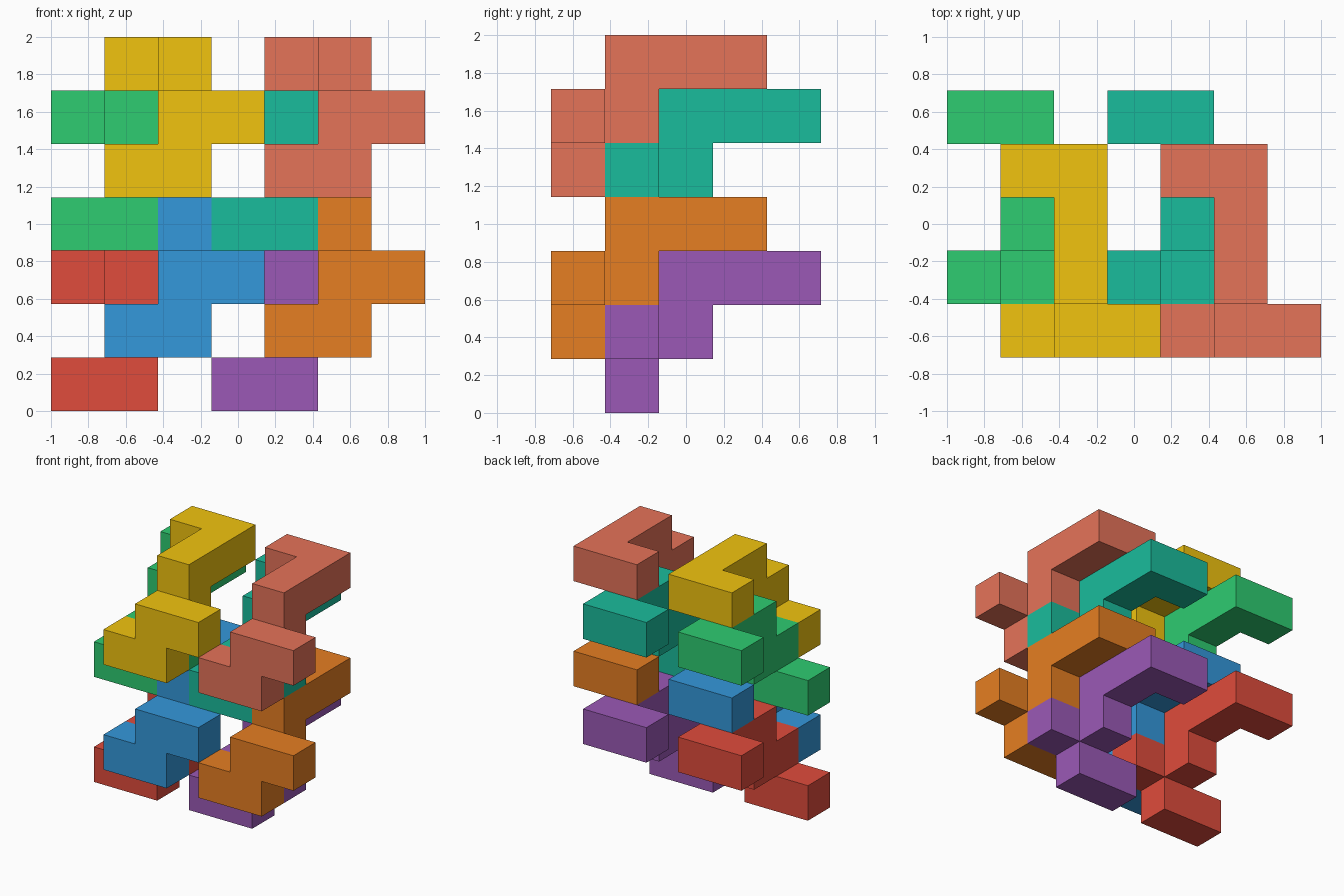
import bpy, bmesh
from mathutils import Vector

if "Cube" in bpy.data.objects:
    bpy.data.objects.remove(bpy.data.objects["Cube"])

U = 2 / 7                                # edge of one cube cell
ORIGIN = Vector((-3.5, -2.5, 0)) * U     # lower front left corner of the model

# One nine-cell bent block, repeated eight times
CELLS = [(0, 4, 2), (1, 4, 2), (1, 3, 2), (1, 2, 2), (1, 2, 1),
         (1, 1, 1), (2, 1, 1), (1, 1, 0), (0, 1, 0)]


def linear(h):
    """Hex colour to linear RGBA."""
    ch = [int(h[i:i + 2], 16) / 255 for i in (0, 2, 4)]
    return [c / 12.92 if c <= 0.04045 else ((c + 0.055) / 1.055) ** 2.4 for c in ch] + [1]


def cell_face(bm, cell, axis, sign):
    """One square side of a cell, wound outward."""
    n = Vector([sign if a == axis else 0 for a in range(3)])
    u = Vector([1 if a == (axis + 1) % 3 else 0 for a in range(3)])
    v = n.cross(u)
    c = Vector(cell) + Vector((0.5, 0.5, 0.5)) + n / 2
    corners = [(-1, -1), (1, -1), (1, 1), (-1, 1)]
    bm.faces.new([bm.verts.new((c + u * a / 2 + v * b / 2) * U) for a, b in corners])


def bent_block(name, colour, shift):
    bm = bmesh.new()
    for cell in CELLS:
        for axis in range(3):
            for sign in (-1, 1):
                near = list(cell)
                near[axis] += sign
                if tuple(near) not in CELLS:
                    cell_face(bm, cell, axis, sign)
    # Weld the squares and merge flat areas
    bmesh.ops.remove_doubles(bm, verts=bm.verts, dist=1e-4)
    bmesh.ops.dissolve_limit(bm, angle_limit=0.01, verts=bm.verts, edges=bm.edges)
    mesh = bpy.data.meshes.new(name)
    bm.to_mesh(mesh)
    bm.free()
    mat = bpy.data.materials.new(name)
    mat.diffuse_color = linear(colour)
    mat.use_nodes = True
    mat.node_tree.nodes["Principled BSDF"].inputs["Base Color"].default_value = mat.diffuse_color
    mesh.materials.append(mat)
    obj = bpy.data.objects.new(name, mesh)
    obj.location = ORIGIN + Vector(shift) * U
    bpy.context.collection.objects.link(obj)


# Colours by column (left, right), level (lower, upper) and row (back, front)
COLOURS = {(0, 0, 0): ("red", "E04C3C"), (0, 0, 1): ("blue", "3498DB"),
           (1, 0, 0): ("purple", "9B59B6"), (1, 0, 1): ("orange", "E67E22"),
           (0, 1, 0): ("green", "2ECC71"), (0, 1, 1): ("yellow", "F1C40F"),
           (1, 1, 0): ("teal", "1ABC9C"), (1, 1, 1): ("coral", "E57359")}

for (a, b, c), (name, colour) in COLOURS.items():
    bent_block(name + "_block", colour, (3 * a + c, -c, 3 * b + c))
